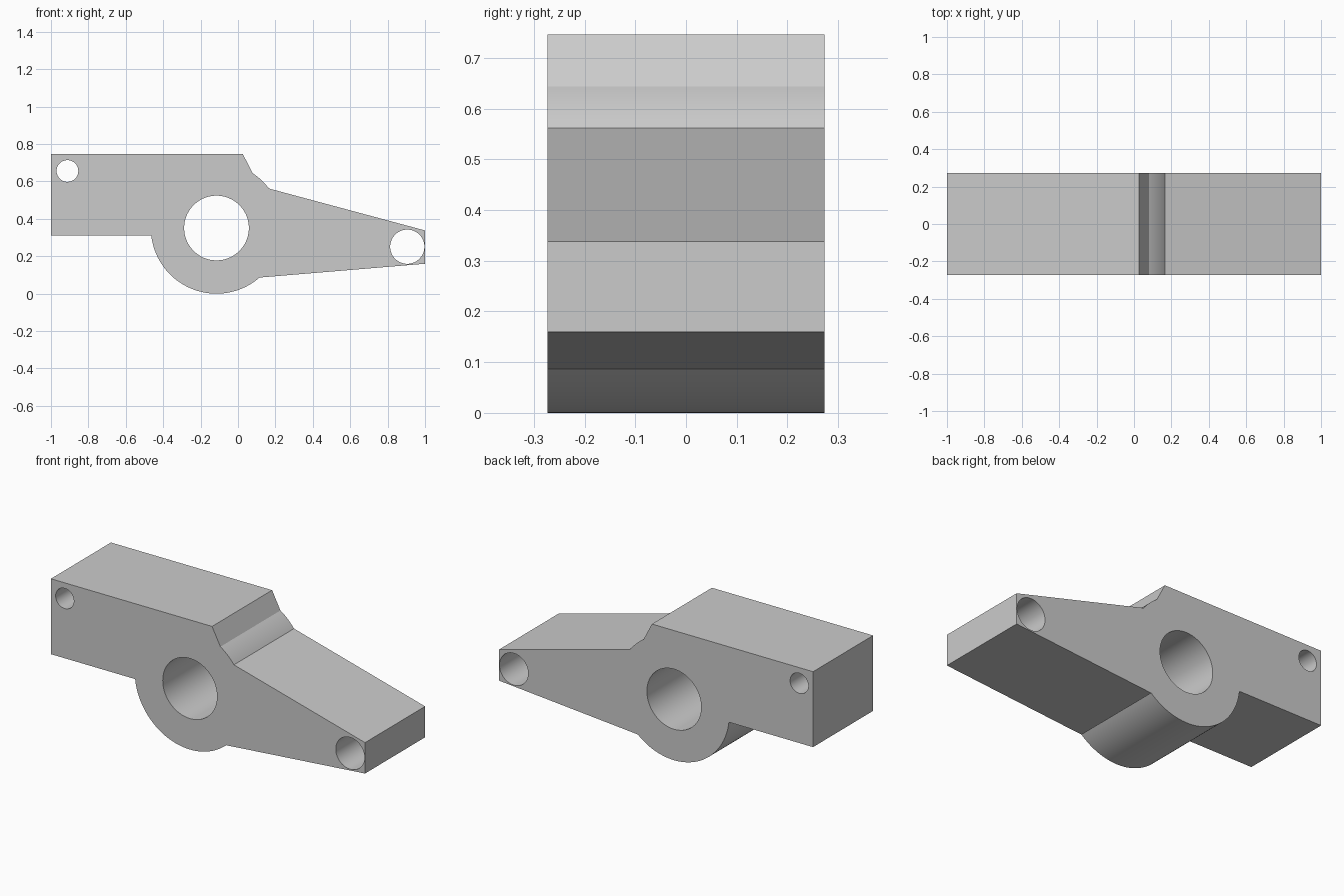
import bpy, bmesh
from math import cos, sin, tau, pi, atan2
from mathutils import Matrix

if "Cube" in bpy.data.objects:
    bpy.data.objects.remove(bpy.data.objects["Cube"])

HALF_DEPTH = 0.273
BOSS = (-0.115, 0.351)
BOSS_R = 0.351


def arc(center, r, a0, a1, n):
    """Points along an arc, both ends included."""
    return [(center[0] + r * cos(a0 + (a1 - a0) * i / n),
             center[1] + r * sin(a0 + (a1 - a0) * i / n)) for i in range(n + 1)]


def boss_arc(start, end, n):
    """Counter-clockwise arc of the boss between two outline points."""
    a0, a1 = (atan2(p[1] - BOSS[1], p[0] - BOSS[0]) for p in (start, end))
    return arc(BOSS, BOSS_R, a0, a1 if a1 > a0 else a1 + tau, n)


def circle(center, r, n=64):
    return arc(center, r, 0, tau, n)[:-1]


# Outline: block on the left, round boss underneath, tapered arm on the right
outline = [(-1, 0.746), (-1, 0.312)]
outline += boss_arc((-0.464, 0.312), (0.115, 0.087), 48)
outline += [(1, 0.16), (1, 0.338)]
outline += boss_arc((0.165, 0.562), (0.078, 0.642), 10)
outline += [(0.026, 0.746)]

# Pivot bore and the two pin holes
loops = [outline, circle(BOSS, 0.173, 96),
         circle((-0.912, 0.656), 0.058), circle((0.905, 0.251), 0.0915)]

# Filled profile extruded through the depth
curve = bpy.data.curves.new("lever_profile", 'CURVE')
curve.dimensions = '2D'
curve.fill_mode = 'BOTH'
curve.extrude = HALF_DEPTH
for pts in loops:
    spline = curve.splines.new('POLY')
    spline.points.add(len(pts) - 1)
    for p, (x, z) in zip(spline.points, pts):
        p.co = (x, z, 0, 1)
    spline.use_cyclic_u = True

lever = bpy.data.objects.new("lever_arm", curve)
bpy.context.collection.objects.link(lever)
bpy.context.view_layer.objects.active = lever
lever.select_set(True)
bpy.ops.object.convert(target='MESH')
lever = bpy.context.view_layer.objects.active

# Stand upright, weld the caps and tidy normals
bm = bmesh.new()
bm.from_mesh(lever.data)
bm.transform(Matrix.Rotation(pi / 2, 4, 'X'))
bmesh.ops.remove_doubles(bm, verts=bm.verts, dist=1e-4)
bmesh.ops.recalc_face_normals(bm, faces=bm.faces)
bm.to_mesh(lever.data)
bm.free()
bpy.ops.object.shade_smooth_by_angle(angle=pi / 9)
